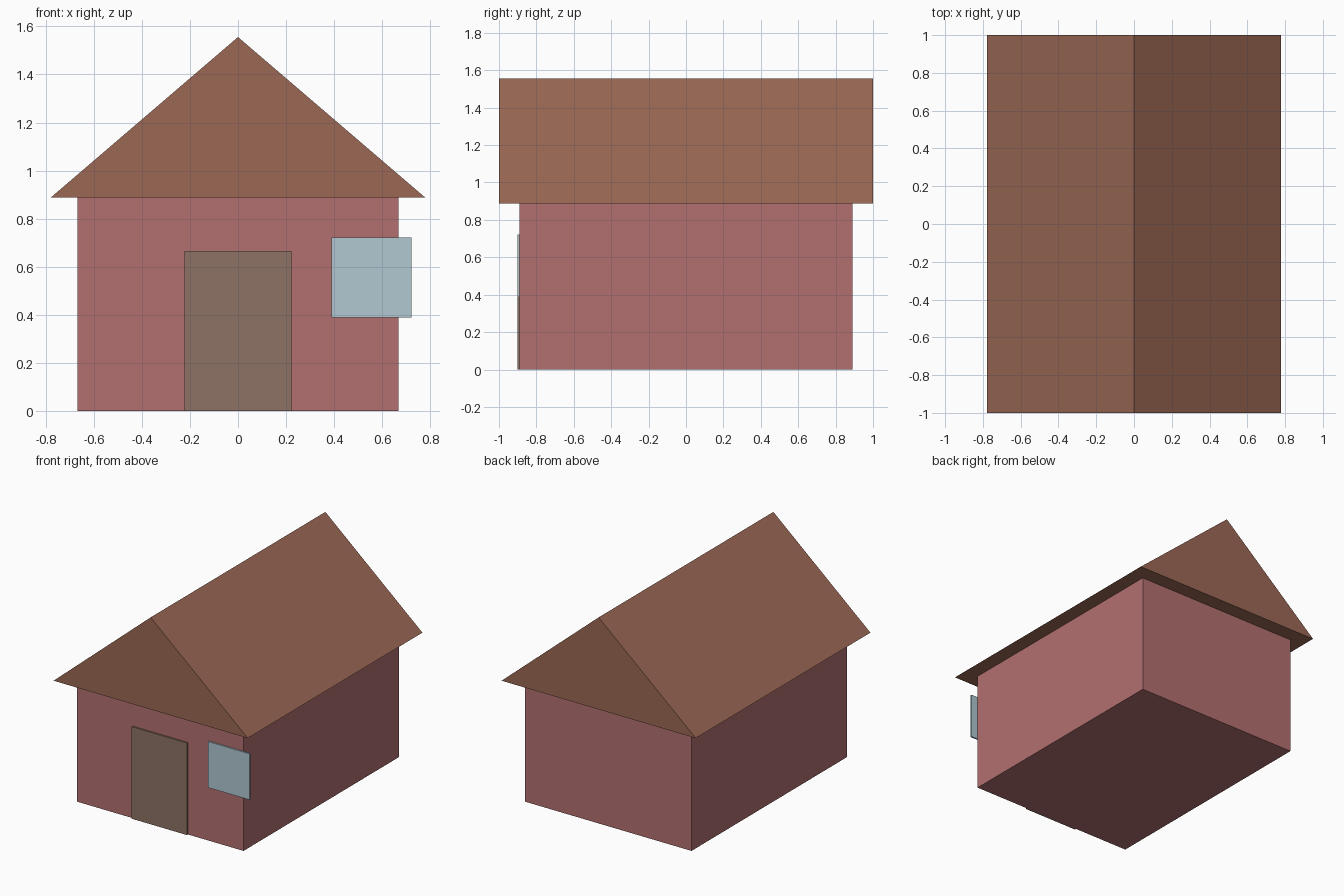
import bpy

if "Cube" in bpy.data.objects:
    bpy.data.objects.remove(bpy.data.objects["Cube"])

U = 1 / 9  # grid module of the house


def material(name, rgb):
    mat = bpy.data.materials.new(name)
    mat.diffuse_color = (*rgb, 1)
    mat.use_nodes = True
    mat.node_tree.nodes["Principled BSDF"].inputs["Base Color"].default_value = mat.diffuse_color
    return mat


def prism(name, profile, y0, y1, mat):
    """Extrude an x-z profile (counter-clockwise seen from the front) from y0 to y1."""
    n = len(profile)
    verts = [(x, y, z) for y in (y0, y1) for x, z in profile]
    faces = [list(range(n)), list(range(2 * n - 1, n - 1, -1))]
    faces += [[i, i + n, (i + 1) % n + n, (i + 1) % n] for i in range(n)]
    mesh = bpy.data.meshes.new(name)
    mesh.from_pydata(verts, [], faces)
    mesh.materials.append(mat)
    obj = bpy.data.objects.new(name, mesh)
    bpy.context.collection.objects.link(obj)
    return obj


def rect(x0, x1, z0, z1):
    return [(x0, z0), (x1, z0), (x1, z1), (x0, z1)]


brick = material("brick", (0.45, 0.16, 0.16))
tile = material("roof_tile", (0.33, 0.14, 0.09))
wood = material("door_wood", (0.27, 0.17, 0.13))
glass = material("window_glass", (0.44, 0.58, 0.65))

# Body and overhanging gable roof
prism("walls", rect(-6 * U, 6 * U, 0, 8 * U), -8 * U, 8 * U, brick)
prism("roof", [(-7 * U, 8 * U), (7 * U, 8 * U), (0, 14 * U)], -9 * U, 9 * U, tile)

# Thin panels on the front wall; the window overhangs the right corner
front, back = -8.1 * U, -8 * U
prism("door", rect(-2 * U, 2 * U, 0, 6 * U), front, back, wood)
prism("window", rect(3.5 * U, 6.5 * U, 3.5 * U, 6.5 * U), front, back, glass)
